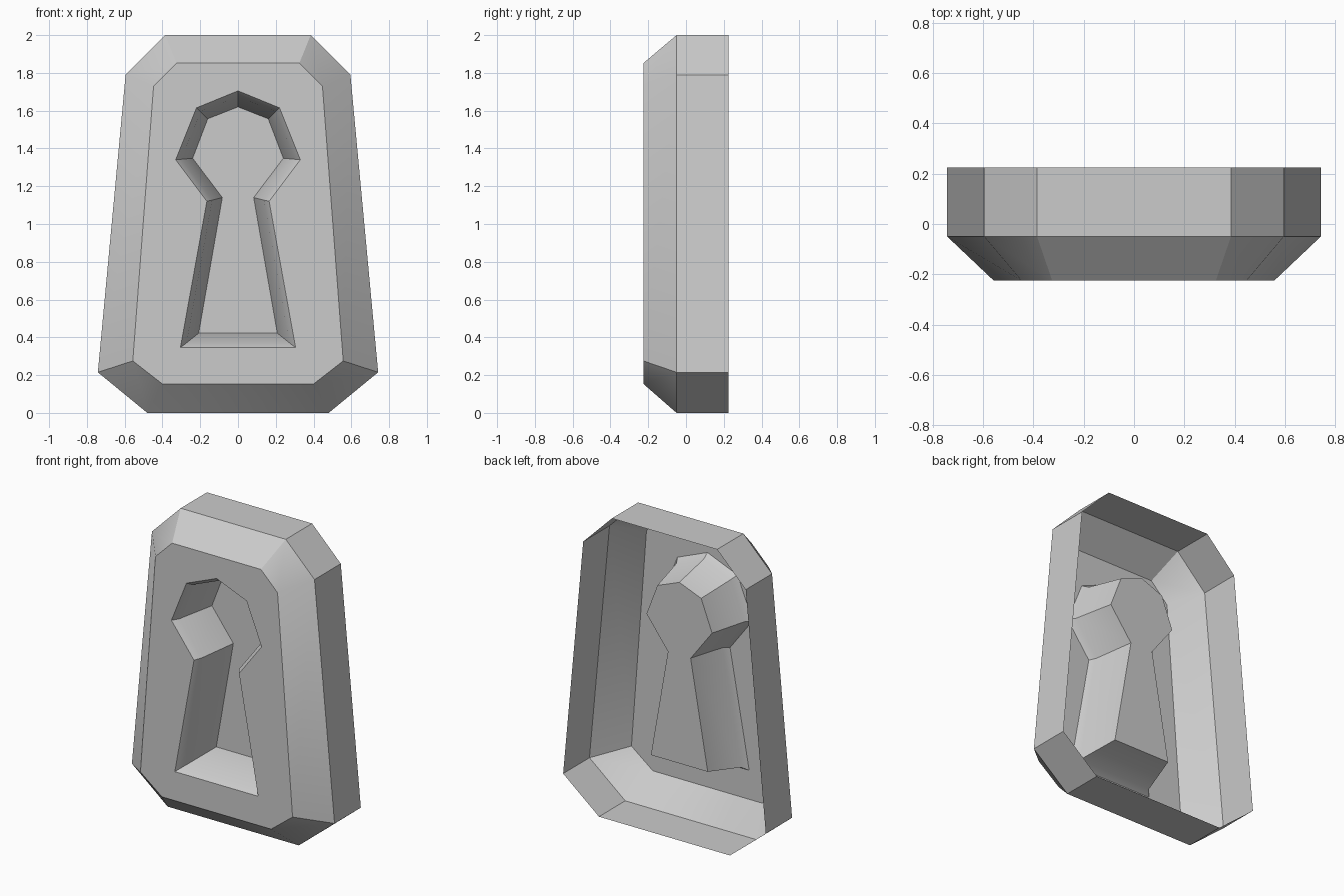
import bpy
import bmesh

if "Cube" in bpy.data.objects:
    bpy.data.objects.remove(bpy.data.objects["Cube"])

FRONT, SHOULDER, BACK = -0.225, -0.05, 0.225
FLOOR = 0.07

# Right halves of the outlines (x, z), listed from top to bottom
RIM = [(0.385, 2.0), (0.595, 1.79), (0.742, 0.215), (0.48, 0.0)]
FACE = [(0.325, 1.852), (0.447, 1.73), (0.557, 0.275), (0.4, 0.153)]
KEY_MOUTH = [(0, 1.705), (0.22, 1.615), (0.33, 1.34), (0.165, 1.12), (0.305, 0.345)]
KEY_FLOOR = [(0, 1.62), (0.16, 1.557), (0.24, 1.348), (0.083, 1.14), (0.208, 0.422)]


def blend(a, b, t):
    return [(p[0] + (q[0] - p[0]) * t, p[1] + (q[1] - p[1]) * t) for p, q in zip(a, b)]


def ring(bm, half, y):
    """Mirror a half outline into a closed ring of vertices."""
    mirrored = [(-x, z) for x, z in reversed(half) if x > 0]
    return [bm.verts.new((x, y, z)) for x, z in half + mirrored]


def wall(bm, a, b):
    """Join two rings with quads."""
    for i in range(len(a)):
        j = (i + 1) % len(a)
        bm.faces.new((a[i], a[j], b[j], b[i]))


def ring_edges(bm, loop):
    return [bm.edges.get((v, loop[(i + 1) % len(loop)])) for i, v in enumerate(loop)]


bm = bmesh.new()

# Open-backed shell with a sloped border
back = ring(bm, RIM, BACK)
shoulder = ring(bm, RIM, SHOULDER)
face = ring(bm, FACE, FRONT)
wall(bm, back, shoulder)
wall(bm, shoulder, face)

# Keyhole pocket: short bevelled lip, deep tapered wall, flat floor
mouth = ring(bm, KEY_MOUTH, FRONT)
lip = ring(bm, blend(KEY_MOUTH, KEY_FLOOR, 0.34), FRONT + 0.04)
floor = ring(bm, KEY_FLOOR, FLOOR)
wall(bm, mouth, lip)
wall(bm, lip, floor)
bm.faces.new(floor)

# Front plate around the keyhole
plate = bmesh.ops.triangle_fill(
    bm, use_beauty=True, edges=ring_edges(bm, face) + ring_edges(bm, mouth))
plate_faces = [g for g in plate["geom"] if isinstance(g, bmesh.types.BMFace)]

# Turn every face outward
bmesh.ops.recalc_face_normals(bm, faces=bm.faces)
bm.normal_update()
if plate_faces[0].normal.y > 0:
    bmesh.ops.reverse_faces(bm, faces=bm.faces)

mesh = bpy.data.meshes.new("keyhole_plate")
bm.to_mesh(mesh)
bm.free()
plate_obj = bpy.data.objects.new("keyhole_plate", mesh)
bpy.context.collection.objects.link(plate_obj)

# Plain grey material
grey = bpy.data.materials.new("light_grey")
grey.use_nodes = True
colour = (0.6, 0.6, 0.6, 1)
grey.diffuse_color = colour
grey.node_tree.nodes["Principled BSDF"].inputs["Base Color"].default_value = colour
mesh.materials.append(grey)

# Smooth shallow edges, keep the strong ones crisp
bpy.ops.object.select_all(action="DESELECT")
plate_obj.select_set(True)
bpy.context.view_layer.objects.active = plate_obj
bpy.ops.object.shade_smooth_by_angle(angle=0.5236)
